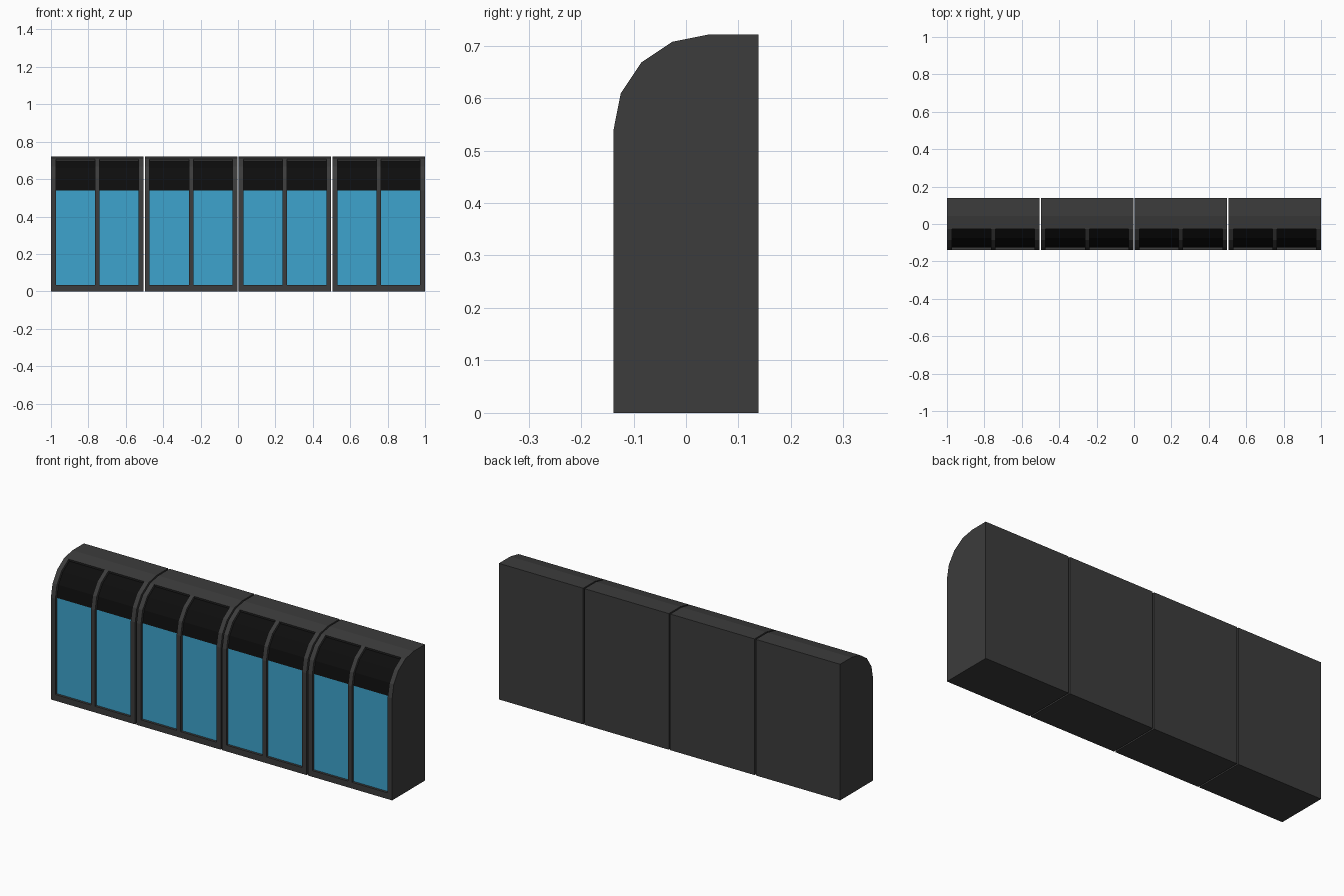
import bpy, bmesh
from math import radians, sin, cos

if "Cube" in bpy.data.objects:
    bpy.data.objects.remove(bpy.data.objects["Cube"])

WIDTH, PITCH = 0.494, 0.502
COLUMNS = [0, 0.026, 0.235, 0.259, 0.468, WIDTH]
WINDOWS = (1, 3)                      # columns that hold a window
CY, CZ, R, DEPTH = 0.043, 0.54, 0.181, 0.013
SILL = 0.033


def material(name, color):
    m = bpy.data.materials.new(name)
    m.diffuse_color = (*color, 1)
    m.use_nodes = True
    m.node_tree.nodes["Principled BSDF"].inputs["Base Color"].default_value = m.diffuse_color
    return m


def arc(r, steps):
    return [(CY - r * cos(radians(22.5 * i)), CZ + r * sin(radians(22.5 * i))) for i in steps]


def make_object(name, bm, mat, x):
    mesh = bpy.data.meshes.new(name)
    bm.to_mesh(mesh)
    bm.free()
    mesh.materials.append(mat)
    ob = bpy.data.objects.new(name, mesh)
    ob.location.x = x
    bpy.context.collection.objects.link(ob)


def strip(bm, points, x0, x1):
    rows = [[bm.verts.new((x, y, z)) for x in (x0, x1)] for y, z in points]
    for a, b in zip(rows, rows[1:]):
        bm.faces.new((a[0], a[1], b[1], b[0]))


# Side profile: front going up, over the curved top, down the back
profile = [(CY - R, 0), (CY - R, SILL)] + arc(R, range(5)) + [(0.138, CZ + R), (0.138, 0)]
OPEN = range(1, 5)                    # profile segments cut by the windows
recess = [(CY - R + DEPTH, SILL)] + arc(R - DEPTH, range(4))


def cabinet_body(mat, x):
    bm = bmesh.new()
    grid = [[bm.verts.new((c, y, z)) for c in COLUMNS] for y, z in profile]
    n = len(grid)
    for i in range(n):
        a, b = grid[i], grid[(i + 1) % n]
        for j in range(len(COLUMNS) - 1):
            if not (i in OPEN and j in WINDOWS):
                bm.faces.new((a[j], a[j + 1], b[j + 1], b[j]))
    # solid end panels
    bm.faces.new([row[0] for row in grid])
    bm.faces.new([row[-1] for row in reversed(grid)])
    # reveal walls around each window
    for j in WINDOWS:
        inner = [[bm.verts.new((COLUMNS[k], y, z)) for k in (j, j + 1)] for y, z in recess]
        outer = [grid[i][j:j + 2] for i in range(1, 6)]
        loop_in = [r[0] for r in inner] + [r[1] for r in reversed(inner)]
        loop_out = [r[0] for r in outer] + [r[1] for r in reversed(outer)]
        for k in range(len(loop_in)):
            m = (k + 1) % len(loop_in)
            bm.faces.new((loop_out[k], loop_out[m], loop_in[m], loop_in[k]))
    bmesh.ops.recalc_face_normals(bm, faces=bm.faces)
    make_object("cabinet_body", bm, mat, x)


grey = material("dark_grey", (0.045, 0.045, 0.045))
black = material("black", (0.004, 0.004, 0.004))
blue = material("blue_glass", (0.047, 0.37, 0.61))

for n in range(4):
    x = -1 + n * PITCH
    cabinet_body(grey, x)
    for j in WINDOWS:
        # flat blue pane below, curved black panel above
        for name, pts, mat in (("window_pane", recess[:2], blue),
                               ("curved_top_panel", recess[1:], black)):
            bm = bmesh.new()
            strip(bm, pts, COLUMNS[j], COLUMNS[j + 1])
            make_object(name, bm, mat, x)
